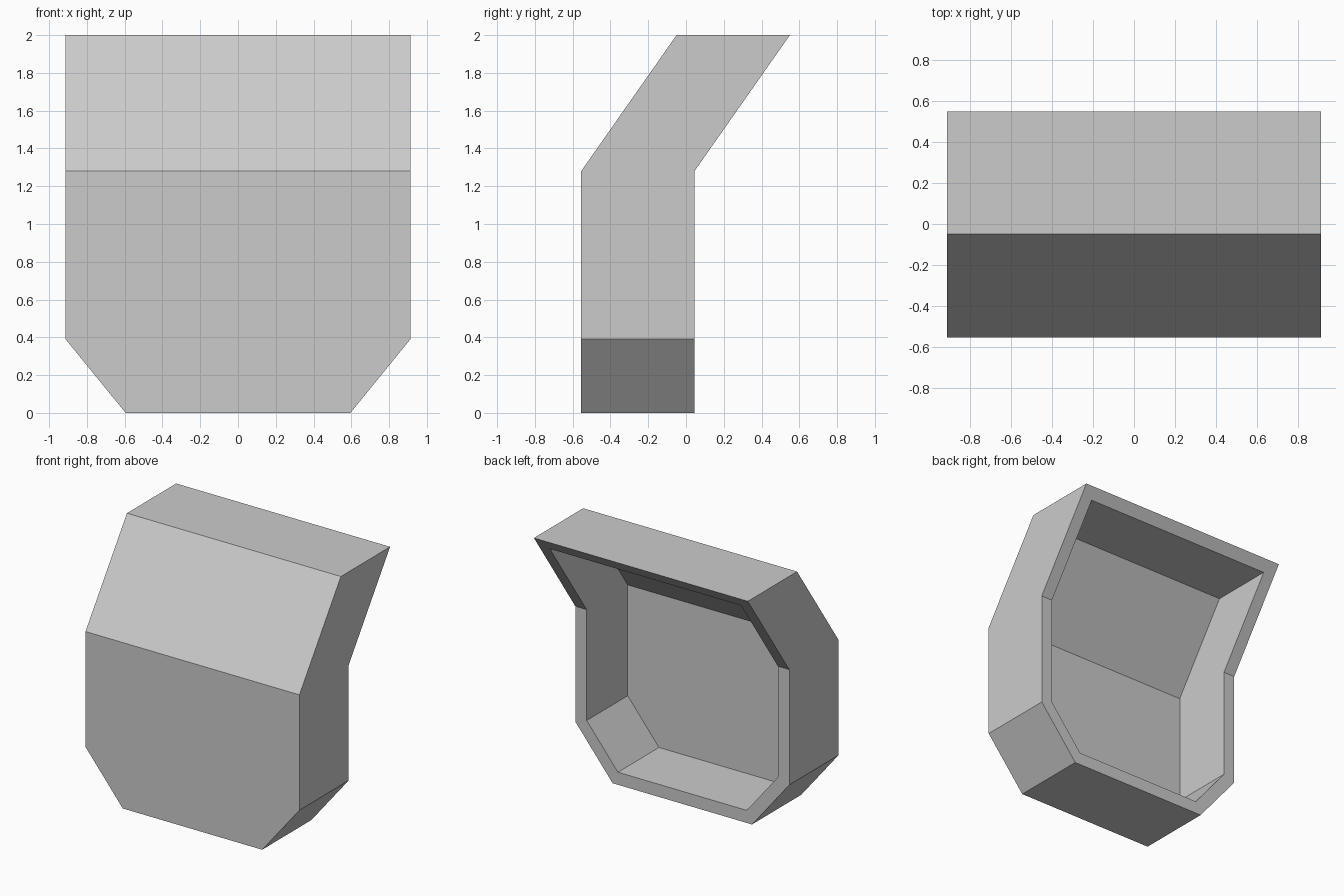
import bpy
import bmesh

cube = bpy.data.objects.get("Cube")
if cube:
    bpy.data.objects.remove(cube, do_unlink=True)

BEND, TOP = 1.28, 2.0      # height of the bend and of the top
LEAN = 0.505               # how far the top leans back
FRONT, BACK = -0.555, 0.045
WALL = 0.097

# Right-hand half outlines (x, z), bottom to top
outer = [(0.595, 0), (0.913, 0.39), (0.913, BEND), (0.913, TOP)]
inner = [(0.595 - WALL * 0.47, WALL), (0.913 - WALL, 0.39 + WALL * 0.36),
         (0.913 - WALL, BEND), (0.913 - WALL, TOP - WALL * 0.82)]

bm = bmesh.new()


def ring(half, y):
    """Mirrored outline whose part above the bend leans backwards."""
    points = half + [(-x, z) for x, z in reversed(half)]
    return [bm.verts.new((x, y + LEAN * max(0, z - BEND) / (TOP - BEND), z))
            for x, z in points]


def bridge(a, b):
    n = len(a)
    for i in range(n):
        j = (i + 1) % n
        bm.faces.new((a[i], a[j], b[j], b[i]))


def cap(r):
    """Lower panel and leaning upper panel, meeting at the bend."""
    bm.faces.new(r[:3] + r[5:])
    bm.faces.new(r[2:6])


# Outer skin, back rim, inner walls and the recessed panel
loops = [ring(outer, FRONT), ring(outer, BACK),
         ring(inner, BACK), ring(inner, FRONT + 0.1)]
for a, b in zip(loops, loops[1:]):
    bridge(a, b)
cap(loops[0])
cap(loops[-1])
bmesh.ops.recalc_face_normals(bm, faces=bm.faces)

mesh = bpy.data.meshes.new("bent_shell")
bm.to_mesh(mesh)
bm.free()
shell = bpy.data.objects.new("bent_shell", mesh)
bpy.context.collection.objects.link(shell)

# Plain grey
grey = bpy.data.materials.new("light_grey")
grey.use_nodes = True
colour = (0.6, 0.6, 0.6, 1)
grey.diffuse_color = colour
grey.node_tree.nodes["Principled BSDF"].inputs["Base Color"].default_value = colour
mesh.materials.append(grey)
